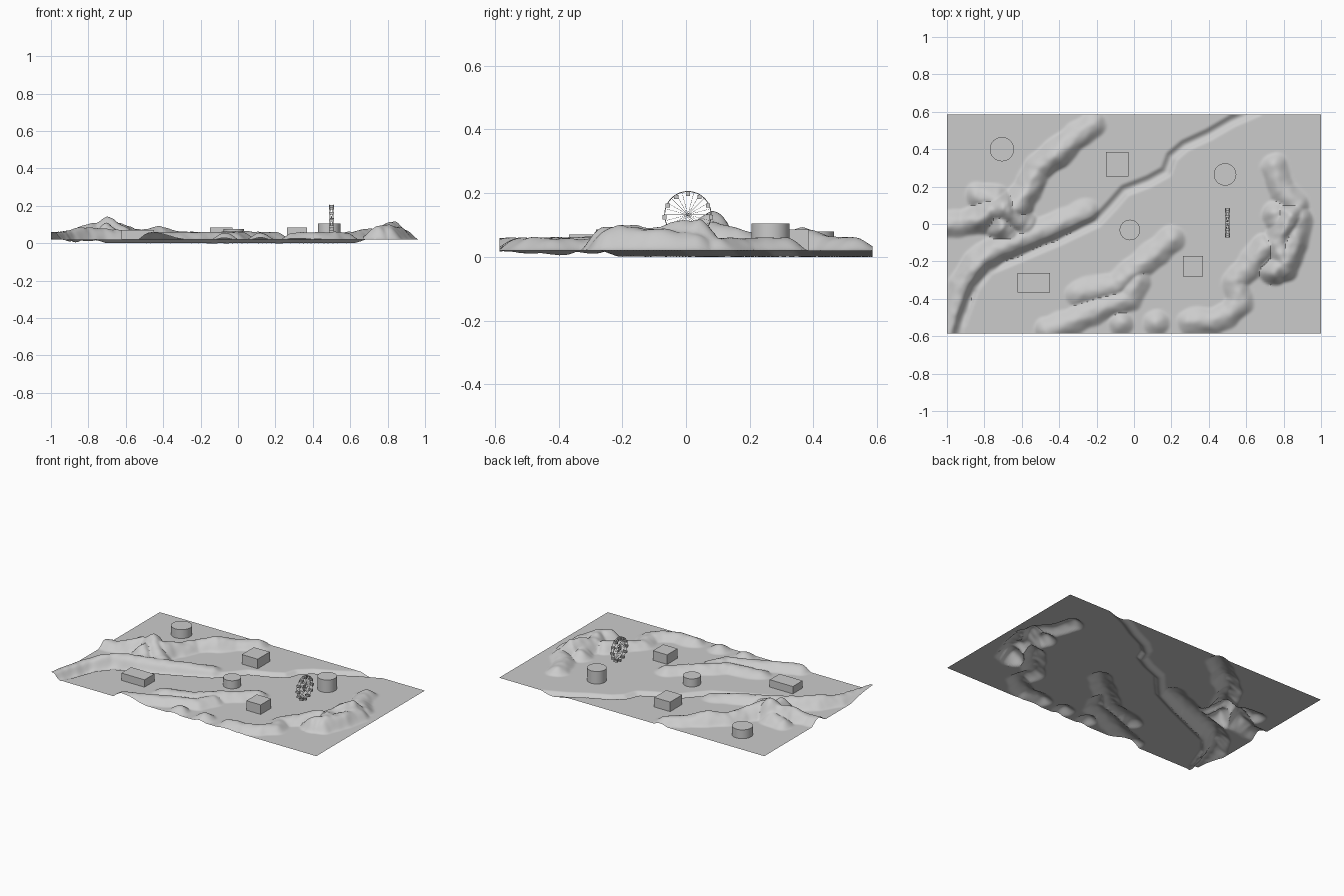
import bpy, bmesh, math
from mathutils import Vector, noise

if "Cube" in bpy.data.objects:
    bpy.data.objects.remove(bpy.data.objects["Cube"])

GROUND = 0.02
grey = bpy.data.materials.new("plain_grey")
grey.diffuse_color = (0.6, 0.6, 0.6, 1)
grey.use_nodes = True
grey.node_tree.nodes["Principled BSDF"].inputs["Base Color"].default_value = grey.diffuse_color


def finish(name, bm, smooth=False):
    mesh = bpy.data.meshes.new(name)
    bm.to_mesh(mesh)
    bm.free()
    mesh.materials.append(grey)
    if smooth:
        angle = math.radians(40)
        mesh.polygons.foreach_set("use_smooth", [True] * len(mesh.polygons))
        mesh.set_sharp_from_angle(angle=angle)
    obj = bpy.data.objects.new(name, mesh)
    bpy.context.collection.objects.link(obj)
    return obj


# Ridge lines: x, y, crest height above the plain
north_west_ridge = [(-.22, .53, .04), (-.33, .45, .045), (-.42, .37, .072),
                    (-.52, .29, .05), (-.57, .18, .06), (-.63, .09, .09)]
west_peaks = [(-1, .0, .04), (-.92, 0, .04), (-.82, .03, .075), (-.76, .07, .09),
              (-.7, .08, .125), (-.64, .03, .085), (-.58, -.01, .055)]
west_spur = [(-.83, .15, .04), (-.74, .13, .06), (-.7, -.02, .085), (-.66, -.06, .05)]
river_bank = [(-.25, .07, .025), (-.4, .0, .04), (-.57, -.07, .045),
              (-.74, -.14, .06), (-.84, -.22, .065), (-.92, -.33, .045),
              (-.96, -.46, .04), (-.99, -.6, .04)]
middle_ridge = [(.2, -.08, .04), (.1, -.17, .04), (.0, -.25, .045),
                (-.1, -.33, .04), (-.3, -.37, .03)]
front_ridge = [(.02, -.3, .04), (-.03, -.4, .04), (-.18, -.45, .04),
               (-.33, -.52, .04), (-.46, -.57, .04)]
front_mounds = [[(-.07, -.53, .035)] * 2, [(.12, -.53, .035)] * 2,
                [(.76, .05, .05), (.77, .02, .05)]]
south_east_ridge = [(.3, -.52, .035), (.42, -.52, .04), (.51, -.48, .04),
                    (.57, -.42, .04), (.54, -.31, .035), (.63, -.21, .045), (.7, -.13, .06)]
east_ridge = [(.75, -.25, .07), (.8, -.21, .078), (.77, -.1, .07), (.82, 0, .095),
              (.84, .05, .09), (.87, .1, .04), (.79, .18, .04), (.75, .31, .04)]
east_spur = [(.8, -.23, .075), (.85, -.1, .07), (.88, .03, .055)]
ridges = [north_west_ridge, west_peaks, west_spur, river_bank, middle_ridge,
          front_ridge, south_east_ridge, east_ridge, east_spur] + front_mounds
river = [(.66, .61, 0), (.52, .55, 0), (.4, .48, 0), (.27, .42, 0), (.2, .36, 0),
         (.17, .28, 0), (.08, .23, 0), (-.05, .18, 0), (-.12, .1, 0), (-.2, .015, 0),
         (-.4, -.08, 0), (-.6, -.165, 0), (-.78, -.24, 0), (-.86, -.34, 0), (-.92, -.5, 0),
         (-.95, -.61, 0)]


def nearest(path, x, y):
    """Squared distance to a path and the crest height at that spot."""
    best, height = 9, 0
    for (ax, ay, ah), (bx, by, bh) in zip(path, path[1:]):
        dx, dy = bx - ax, by - ay
        t = ((x - ax) * dx + (y - ay) * dy) / (dx * dx + dy * dy + 1e-9)
        t = min(1, max(0, t))
        d = (x - ax - t * dx) ** 2 + (y - ay - t * dy) ** 2
        if d < best:
            best, height = d, ah + t * (bh - ah)
    return best, height


def terrain_height(x, y):
    wobble = noise.noise(Vector((x * 13, y * 13, 3)))
    lumps = 1 + 0.12 * noise.noise(Vector((x * 22, y * 22, 0)))
    hill = 0
    for path in ridges:
        d, h = nearest(path, x, y)
        radius = 0.062 + 0.35 * h + 0.012 * wobble
        if d < radius ** 2:
            hill = max(hill, h * lumps * (1 - d / radius ** 2) ** 1.5)
    d, _ = nearest(river, x, y)
    bed = 0.02 * max(0, 1 - d / 0.034 ** 2) ** 1.5
    return max(0, GROUND + hill - bed)


# Landscape sheet with hills and river bed
bm = bmesh.new()
bmesh.ops.create_grid(bm, x_segments=200, y_segments=118, size=1)
for v in bm.verts:
    v.co.y *= 0.585
    v.co.z = terrain_height(v.co.x, v.co.y)
finish("landscape", bm, True)


# Round and square buildings
def round_building(name, x, y, radius, top):
    bm = bmesh.new()
    bmesh.ops.create_cone(bm, cap_ends=True, segments=32, radius1=radius,
                          radius2=radius, depth=top - GROUND)
    bmesh.ops.translate(bm, verts=bm.verts, vec=(x, y, (top + GROUND) / 2))
    finish(name, bm, True)


def add_box(bm, centre, size):
    verts = bmesh.ops.create_cube(bm, size=1)["verts"]
    bmesh.ops.scale(bm, verts=verts, vec=size)
    bmesh.ops.translate(bm, verts=verts, vec=centre)


def square_building(name, x, y, width, depth, top):
    bm = bmesh.new()
    add_box(bm, (x, y, (top + GROUND) / 2), (width, depth, top - GROUND))
    finish(name, bm)


round_building("round_building_west", -.706, .40, .065, .08)
round_building("round_building_east", .487, .265, .06, .105)
round_building("round_building_centre", -.022, -.032, .055, .075)
square_building("square_building_north", -.09, .32, .12, .13, .085)
square_building("square_building_east", .315, -.226, .108, .112, .085)
square_building("long_building", -.535, -.315, .174, .105, .07)

# Big wheel: paired rims, spokes, axle and hanging cabins
CX, CY, CZ, R = .50, .006, .132, .073


def rim_point(x, angle, radius=R):
    return Vector((x, CY + radius * math.cos(angle), CZ + radius * math.sin(angle)))


def wire(name, strokes, thickness, cyclic=False):
    curve = bpy.data.curves.new(name, 'CURVE')
    curve.dimensions = '3D'
    curve.bevel_depth = thickness
    curve.bevel_resolution = 1
    for points in strokes:
        spline = curve.splines.new('POLY')
        spline.points.add(len(points) - 1)
        for p, co in zip(spline.points, points):
            p.co = (*co, 1)
        spline.use_cyclic_u = cyclic
    curve.materials.append(grey)
    obj = bpy.data.objects.new(name, curve)
    bpy.context.collection.objects.link(obj)


sides = (CX - .01, CX + .01)
wire("wheel_rims", [[rim_point(x, math.tau * i / 48) for i in range(48)] for x in sides],
     .0016, True)
wire("wheel_spokes", [[rim_point(CX, 0, 0), rim_point(x, math.tau * i / 24)]
                      for x in sides for i in range(24)], .0005)
wire("wheel_axle", [[(CX - .012, CY, CZ), (CX + .012, CY, CZ)]], .004)
bm = bmesh.new()
for i in range(12):
    add_box(bm, rim_point(CX, math.tau * i / 12) - Vector((0, 0, .008)), (.026, .013, .013))
finish("wheel_cabins", bm)
